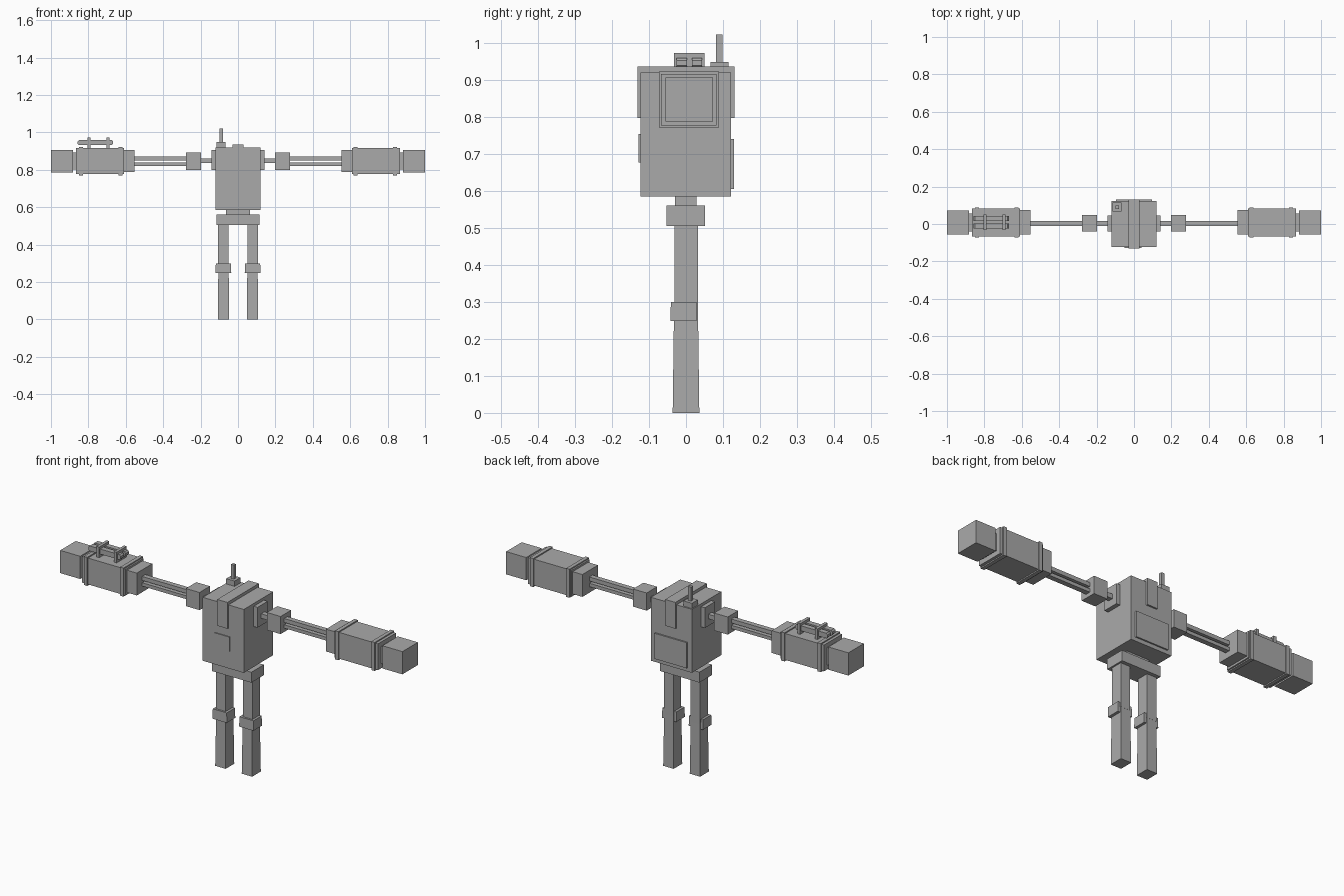
import bpy, bmesh

grey = bpy.data.materials.new("plain_grey")
grey.diffuse_color = (0.4, 0.4, 0.4, 1)


def box(name, x, y, z, taper=1.0, chamfer=0.0):
    """Box from (min, max) ranges; taper scales the top face in x and y."""
    bm = bmesh.new()
    bmesh.ops.create_cube(bm, size=1)
    for v in bm.verts:
        k = taper if v.co.z > 0 else 1
        v.co.x = (x[0] + x[1]) / 2 + v.co.x * (x[1] - x[0]) * k
        v.co.y = (y[0] + y[1]) / 2 + v.co.y * (y[1] - y[0]) * k
        v.co.z = (z[0] + z[1]) / 2 + v.co.z * (z[1] - z[0])
    if chamfer:
        # cut the end edges that run along y
        ends = [e for e in bm.edges
                if abs(e.verts[0].co.y - e.verts[1].co.y) > 1e-4]
        bmesh.ops.bevel(bm, geom=ends, offset=chamfer, segments=1, affect='EDGES')
    mesh = bpy.data.meshes.new(name)
    bm.to_mesh(mesh)
    bm.free()
    mesh.materials.append(grey)
    ob = bpy.data.objects.new(name, mesh)
    bpy.context.collection.objects.link(ob)
    return ob


def pair(name, x, y, z, **kw):
    """Box on the +x side and its mirror image on the -x side."""
    box(name + "_left", x, y, z, **kw)
    box(name + "_right", (-x[1], -x[0]), y, z, **kw)


# Torso with the raised strip running over its top
box("torso", (-0.12, 0.12), (-0.123, 0.122), (0.585, 0.92))
box("strip_front", (-0.03, 0.03), (-0.131, -0.12), (0.797, 0.936))
box("strip_back", (-0.03, 0.03), (0.12, 0.131), (0.797, 0.936))
box("strip_top", (-0.03, 0.03), (-0.12, 0.12), (0.915, 0.936))
box("chest_plate", (-0.05, 0.04), (-0.128, -0.12), (0.677, 0.754))
box("back_plate", (-0.095, 0.095), (0.12, 0.13), (0.605, 0.74))

# Antenna
box("antenna_base", (-0.115, -0.066), (0.066, 0.115), (0.915, 0.948))
box("antenna_rod", (-0.098, -0.081), (0.081, 0.098), (0.948, 1.022))

# Waist, pelvis and legs
box("waist", (-0.065, 0.065), (-0.03, 0.028), (0.555, 0.59))
box("pelvis", (-0.115, 0.115), (-0.053, 0.052), (0.505, 0.56))
pair("thigh", (0.05, 0.106), (-0.031, 0.033), (0.275, 0.507))
pair("shin", (0.047, 0.108), (-0.036, 0.036), (0.0, 0.275), taper=0.9)
pair("knee_pad", (0.036, 0.12), (-0.042, 0.029), (0.248, 0.3), taper=0.97)

# Shoulders and upper arms
pair("shoulder_plate", (0.115, 0.142), (-0.04, 0.045), (0.798, 0.905))
pair("shoulder_link", (0.14, 0.2), (-0.01, 0.017), (0.836, 0.86))
pair("elbow_block", (0.197, 0.277), (-0.04, 0.047), (0.8, 0.893))
pair("upper_rod", (0.27, 0.56), (-0.01, 0.017), (0.85, 0.871))
pair("lower_rod", (0.27, 0.56), (-0.01, 0.017), (0.82, 0.838))

# Forearms, straps and hands
pair("cuff", (0.553, 0.62), (-0.055, 0.075), (0.788, 0.906))
pair("forearm", (0.61, 0.865), (-0.067, 0.083), (0.777, 0.916))
for i, cx in enumerate((0.628, 0.84)):
    pair("strap_%d" % i, (cx - 0.01, cx + 0.01), (-0.073, 0.089), (0.771, 0.922))
pair("wrist", (0.86, 0.89), (-0.04, 0.057), (0.802, 0.893))
pair("hand", (0.883, 1.0), (-0.056, 0.073), (0.787, 0.907))

# Rail on top of one forearm
for i, y in enumerate(((-0.025, 0.003), (0.016, 0.043))):
    box("rail_bar_%d" % i, (-0.857, -0.668), y, (0.932, 0.959), chamfer=0.007)
for i, cx in enumerate((-0.796, -0.694)):
    box("rail_bracket_%d" % i, (cx - 0.008, cx + 0.008), (-0.033, 0.05), (0.91, 0.972))
